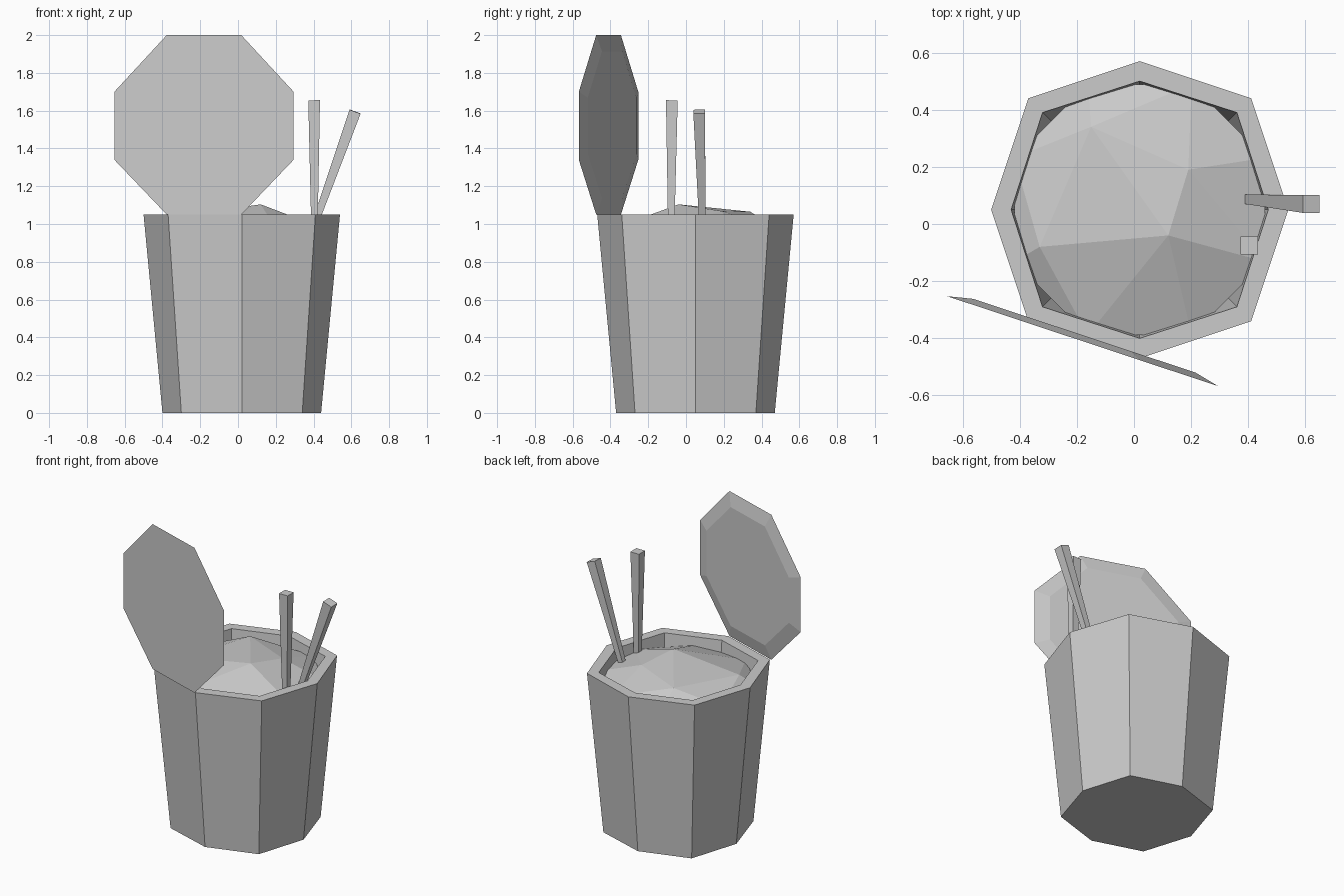
import bpy
import bmesh
import math
from mathutils import Matrix, Vector

if "Cube" in bpy.data.objects:
    bpy.data.objects.remove(bpy.data.objects["Cube"], do_unlink=True)

grey = bpy.data.materials.new("plain_grey")
grey.use_nodes = True
grey.diffuse_color = (0.6, 0.6, 0.6, 1)
grey.node_tree.nodes["Principled BSDF"].inputs["Base Color"].default_value = (0.6, 0.6, 0.6, 1)


def finish(name, bm, fix_normals=True):
    if fix_normals:
        bmesh.ops.recalc_face_normals(bm, faces=bm.faces)
    mesh = bpy.data.meshes.new(name)
    bm.to_mesh(mesh)
    bm.free()
    mesh.materials.append(grey)
    obj = bpy.data.objects.new(name, mesh)
    bpy.context.collection.objects.link(obj)
    return obj


def loft(name, rings):
    """Join rings of points with quads and close both ends."""
    bm = bmesh.new()
    loops = [[bm.verts.new(p) for p in ring] for ring in rings]
    count = len(loops[0])
    for low, high in zip(loops, loops[1:]):
        for i in range(count):
            j = (i + 1) % count
            bm.faces.new((low[i], low[j], high[j], high[i]))
    bm.faces.new(loops[0])
    bm.faces.new(loops[-1])
    return finish(name, bm)


CENTRE = Vector((0.02, 0.05, 0))


def octagon(axis, diagonal, z):
    """Slightly squared octagon with corners on the axes."""
    ring = []
    for i in range(8):
        r = axis if i % 2 == 0 else diagonal * math.sqrt(2)
        a = i * math.pi / 4
        ring.append(CENTRE + Vector((r * math.cos(a), r * math.sin(a), z)))
    return ring


# Tapered cup with a thick rim and hollow inside
loft("cup", [octagon(0.42, 0.32, 0), octagon(0.52, 0.39, 1.05),
             octagon(0.45, 0.34, 1.05), octagon(0.36, 0.27, 0.05)])

# Faceted food filling: four raised points inside an eight-point ring
bm = bmesh.new()
a, b, c, d = [bm.verts.new(p) for p in (
    (0.12, -0.04, 1.104), (0.19, 0.19, 1.068), (-0.15, 0.34, 1.065), (-0.33, -0.08, 1.04))]
k = []
for i in range(8):
    t = (i + 0.5) * math.pi / 4
    k.append(bm.verts.new(CENTRE + Vector((0.475 * math.cos(t), 0.475 * math.sin(t), 0.975))))
for face in ((a, b, c), (a, c, d), (b, k[0], k[1]), (b, k[1], c), (c, k[1], k[2]),
             (c, k[2], k[3]), (c, k[3], d), (d, k[3], k[4]), (d, k[4], k[5]),
             (d, k[5], a), (a, k[5], k[6]), (a, k[6], k[7]), (a, k[7], b), (b, k[7], k[0])):
    bm.faces.new(face)
finish("food", bm, fix_normals=False)

# Opened lid: octagonal plate with a bevelled panel on its inner side
outline = [(0.5, -0.185), (0.5, 0.175), (0.208, 0.475), (-0.208, 0.475),
           (-0.5, 0.175), (-0.5, -0.185), (-0.208, -0.475), (0.208, -0.475)]
lid = loft("lid", [[(x * s, y, z * s) for x, z in outline] for s, y in ((1, 0), (0.82, 0.02))])
lid.data.transform(Matrix.Translation((-0.18, -0.41, 1.525)) @ Matrix.Rotation(math.radians(-18.35), 4, 'Z'))


# Two chopsticks, thicker at the top
def stick(name, bottom, top, low, high):
    bottom, top = Vector(bottom), Vector(top)
    along = (top - bottom).normalized()
    side = Vector((0, 1, 0)).cross(along).normalized()
    depth = along.cross(side)
    corners = ((-1, -1), (1, -1), (1, 1), (-1, 1))
    loft(name, [[p + side * (u * h) + depth * (v * h) for u, v in corners]
                for p, h in ((bottom, low), (top, high))])


stick("upright_chopstick", (0.405, -0.079, 0.8), (0.403, -0.075, 1.655), 0.013, 0.031)
stick("leaning_chopstick", (0.335, 0.092, 0.8), (0.62, 0.07, 1.595), 0.012, 0.031)
